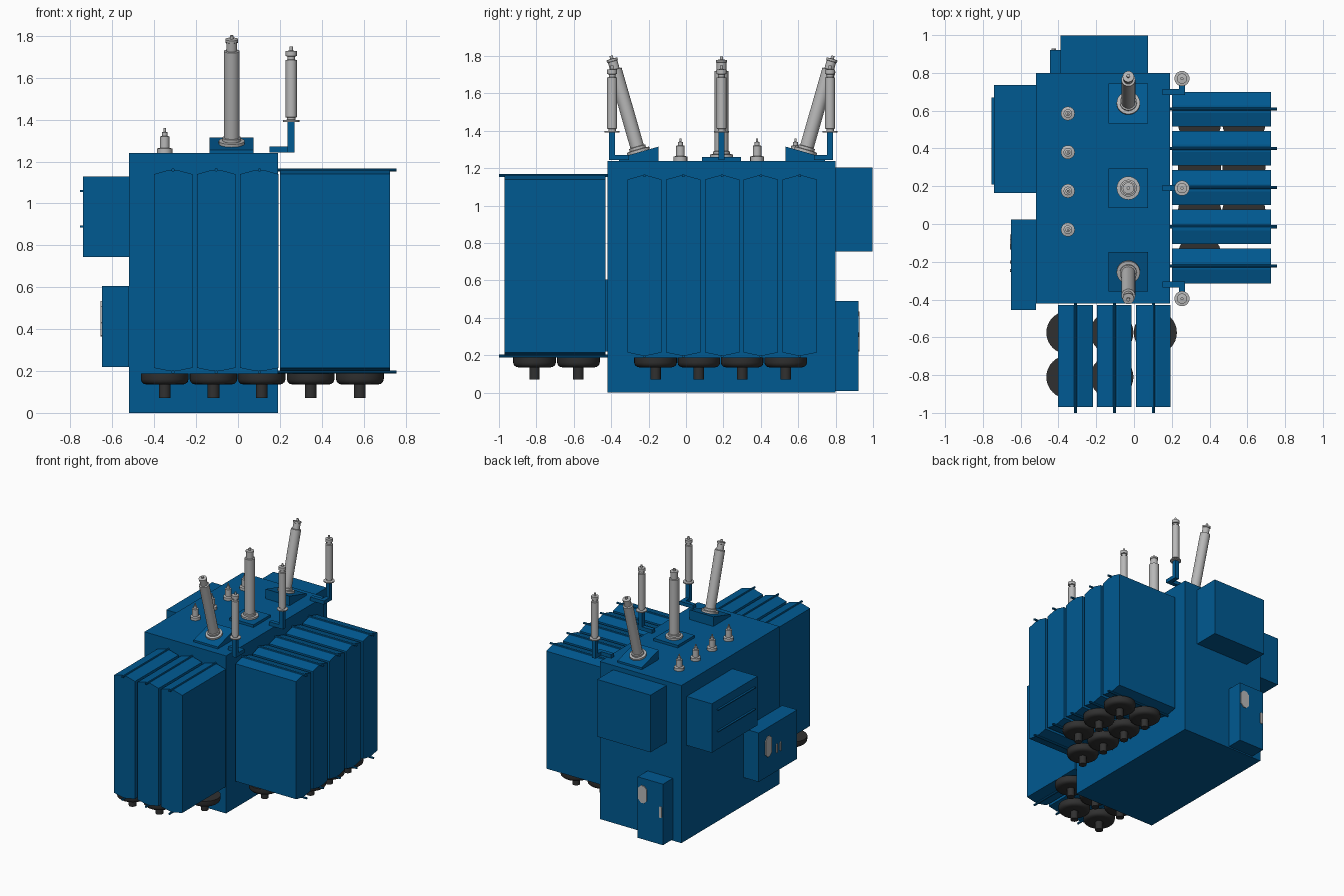
import bpy, bmesh, math
from mathutils import Matrix, Vector

if "Cube" in bpy.data.objects:
    bpy.data.objects.remove(bpy.data.objects["Cube"])


def material(name, color):
    m = bpy.data.materials.new(name)
    m.use_nodes = True
    m.diffuse_color = (*color, 1)
    bsdf = m.node_tree.nodes["Principled BSDF"]
    bsdf.inputs["Base Color"].default_value = (*color, 1)
    bsdf.inputs["Roughness"].default_value = 0.6
    return m


BLUE = material("blue paint", (0.0, 0.1, 0.285))
GREY = material("light grey", (0.48, 0.48, 0.48))
DARK = material("dark grey", (0.03, 0.03, 0.03))


def finish(bm, name, mat, smooth=False):
    bmesh.ops.recalc_face_normals(bm, faces=bm.faces)
    me = bpy.data.meshes.new(name)
    bm.to_mesh(me)
    bm.free()
    me.materials.append(mat)
    if smooth:
        for p in me.polygons:
            p.use_smooth = True
        me.set_sharp_from_angle(angle=math.radians(35))
    ob = bpy.data.objects.new(name, me)
    bpy.context.collection.objects.link(ob)
    return ob


def box(name, x, y, z, mat=BLUE):
    """Box from (low, high) pairs on each axis."""
    bm = bmesh.new()
    bmesh.ops.create_cube(bm, size=1)
    for v in bm.verts:
        v.co = Vector([lo + (c + 0.5) * (hi - lo) for c, (lo, hi) in zip(v.co, (x, y, z))])
    return finish(bm, name, mat)


def extrude(name, points, vec, mat=BLUE):
    """Polygon swept along a vector."""
    bm = bmesh.new()
    face = bm.faces.new([bm.verts.new(p) for p in points])
    new = bmesh.ops.extrude_face_region(bm, geom=[face])["geom"]
    bmesh.ops.translate(bm, vec=vec, verts=[g for g in new if isinstance(g, bmesh.types.BMVert)])
    return finish(bm, name, mat)


def lathe(name, profile, loc, mat, tilt=0, sides=24):
    """Stack of rings (radius, height), capped at both ends."""
    bm = bmesh.new()
    rings = []
    for r, h in profile:
        rings.append([bm.verts.new((r * math.cos(a), r * math.sin(a), h))
                      for a in (2 * math.pi * i / sides for i in range(sides))])
    for a, b in zip(rings, rings[1:]):
        for i in range(sides):
            j = (i + 1) % sides
            bm.faces.new((a[i], a[j], b[j], b[i]))
    bm.faces.new(rings[0])
    bm.faces.new(rings[-1])
    bm.transform(Matrix.Translation(loc) @ Matrix.Rotation(tilt, 4, "X"))
    return finish(bm, name, mat, smooth=True)


# Tank and the cabinets fixed to it
box("tank", (-0.52, 0.19), (-0.42, 0.80), (0, 1.24))
box("back_upper_box", (-0.39, 0.075), (0.80, 0.998), (0.755, 1.205))
box("back_cabinet", (-0.445, -0.225), (0.80, 0.922), (0.01, 0.49))
box("side_upper_box", (-0.74, -0.52), (0.165, 0.735), (0.745, 1.13))
box("side_cabinet", (-0.65, -0.52), (-0.455, 0.025), (0.22, 0.605))
for i, z in enumerate((0.89, 1.06)):
    box(f"side_box_ledge_{i}", (-0.755, -0.74), (0.21, 0.67), (z - 0.004, z + 0.004))


def window(name, center, w, h, along, normal):
    """Thin octagonal plate on a cabinet face."""
    c = min(w, h) * 0.65
    outline = [(w - c, -h), (w, c - h), (w, h - c), (w - c, h),
               (c - w, h), (-w, h - c), (-w, c - h), (c - w, -h)]
    pts = [Vector(center) + Vector(along) * u + Vector((0, 0, v)) for u, v in outline]
    extrude(name, pts, Vector(normal) * 0.006, GREY)


window("back_window", (-0.27, 0.922, 0.365), 0.037, 0.068, (1, 0, 0), (0, 1, 0))
window("back_handle", (-0.425, 0.922, 0.265), 0.012, 0.045, (1, 0, 0), (0, 1, 0))
window("side_window", (-0.65, -0.095, 0.455), 0.04, 0.08, (0, 1, 0), (-1, 0, 0))
for i, y in enumerate((-0.20, -0.245)):
    window(f"side_handle_{i}", (-0.65, y, 0.40), 0.008, 0.035, (0, 1, 0), (-1, 0, 0))


# Radiator panels with a header pipe above and below
def radiator(name, center, start, length, axis):
    across = Vector((0, 1, 0)) if axis.x else Vector((1, 0, 0))
    origin = across * center + axis * start
    half, ridge = 0.092, 0.02
    outline = [(-half, 0.215), (-ridge, 0.2), (ridge, 0.2), (half, 0.215),
               (half, 1.14), (ridge, 1.16), (-ridge, 1.16), (-half, 1.14)]
    pts = [origin + across * u + Vector((0, 0, v)) for u, v in outline]
    extrude(name + "_panel", pts, axis * length)
    r = 0.008
    for part, z in (("top", 1.16), ("bottom", 0.195)):
        ring = [origin - axis * 0.012 + across * (r * math.cos(a)) + Vector((0, 0, z + r * math.sin(a)))
                for a in (math.pi * k / 4 for k in range(8))]
        extrude(f"{name}_{part}_pipe", ring, axis * (length + 0.042))


for i in range(5):
    radiator(f"left_radiator_{i}", -0.222 + i * 0.2075, 0.20, 0.526, Vector((1, 0, 0)))
for i in range(3):
    radiator(f"front_radiator_{i}", -0.31 + i * 0.206, 0.43, 0.54, Vector((0, -1, 0)))

# Cooling fans hanging below the radiators
FAN = [(0.028, 0.07), (0.028, 0.135), (0.085, 0.135), (0.1, 0.139),
       (0.11, 0.148), (0.114, 0.161), (0.114, 0.187)]
fans = [(x, y) for x in (-0.35, -0.117, 0.113) for y in (-0.575, -0.81)][:-1]
fans += [(x, y) for x in (0.347, 0.582) for y in (0.533, 0.3, 0.069, -0.163)][:-1]
for i, (x, y) in enumerate(fans):
    lathe(f"fan_{i}", FAN, (x, y, 0), DARK, sides=32)

# Three tall bushings, the outer two leaning outwards on wedges
BUSHING = [(0.062, 0), (0.062, 0.014), (0.045, 0.016), (0.045, 0.03), (0.037, 0.032),
           (0.037, 0.46), (0.026, 0.462), (0.026, 0.505), (0.03, 0.507), (0.03, 0.519),
           (0.009, 0.521), (0.009, 0.537)]
LEAN = math.radians(16)
for name, y, side in (("front", -0.253, -1), ("middle", 0.19, 0), ("back", 0.638, 1)):
    rise = 0.03 * abs(side)
    low, mid = 1.235, 1.26 + rise * 0.85
    pts = [(-0.135, y - 0.105, low), (-0.135, y + 0.105, low),
           (-0.135, y + 0.105, mid - rise * side), (-0.135, y - 0.105, mid + rise * side)]
    extrude(name + "_bushing_base", pts, Vector((0.21, 0, 0)))
    lathe(name + "_bushing", BUSHING, (-0.03, y, mid), GREY, tilt=-LEAN * side)

# Row of short bushings
SHORT = [(0.037, 0), (0.037, 0.022), (0.023, 0.026), (0.023, 0.08), (0.013, 0.082),
         (0.013, 0.1), (0.006, 0.102), (0.006, 0.12)]
for i in range(4):
    lathe(f"short_bushing_{i}", SHORT, (-0.35, -0.03 + i * 0.205, 1.24), GREY, sides=16)

# Slim surge arresters on bent brackets
ARRESTER = [(0.04, 0), (0.04, 0.008), (0.02, 0.01), (0.02, 0.02), (0.027, 0.022),
            (0.027, 0.295), (0.018, 0.297), (0.018, 0.312), (0.027, 0.314), (0.027, 0.338),
            (0.008, 0.34), (0.008, 0.36)]
for name, y, arm in (("front", -0.395, -0.32), ("middle", 0.19, 0.19), ("back", 0.77, 0.70)):
    box(name + "_bracket_arm", (0.15, 0.27), (arm - 0.016, arm + 0.016), (1.243, 1.272))
    if arm != y:
        box(name + "_bracket_reach", (0.237, 0.27), (min(arm, y) - 0.016, max(arm, y) + 0.016), (1.243, 1.272))
    box(name + "_bracket_post", (0.237, 0.27), (y - 0.016, y + 0.016), (1.243, 1.392))
    lathe(name + "_arrester", ARRESTER, (0.254, y, 1.39), GREY)
